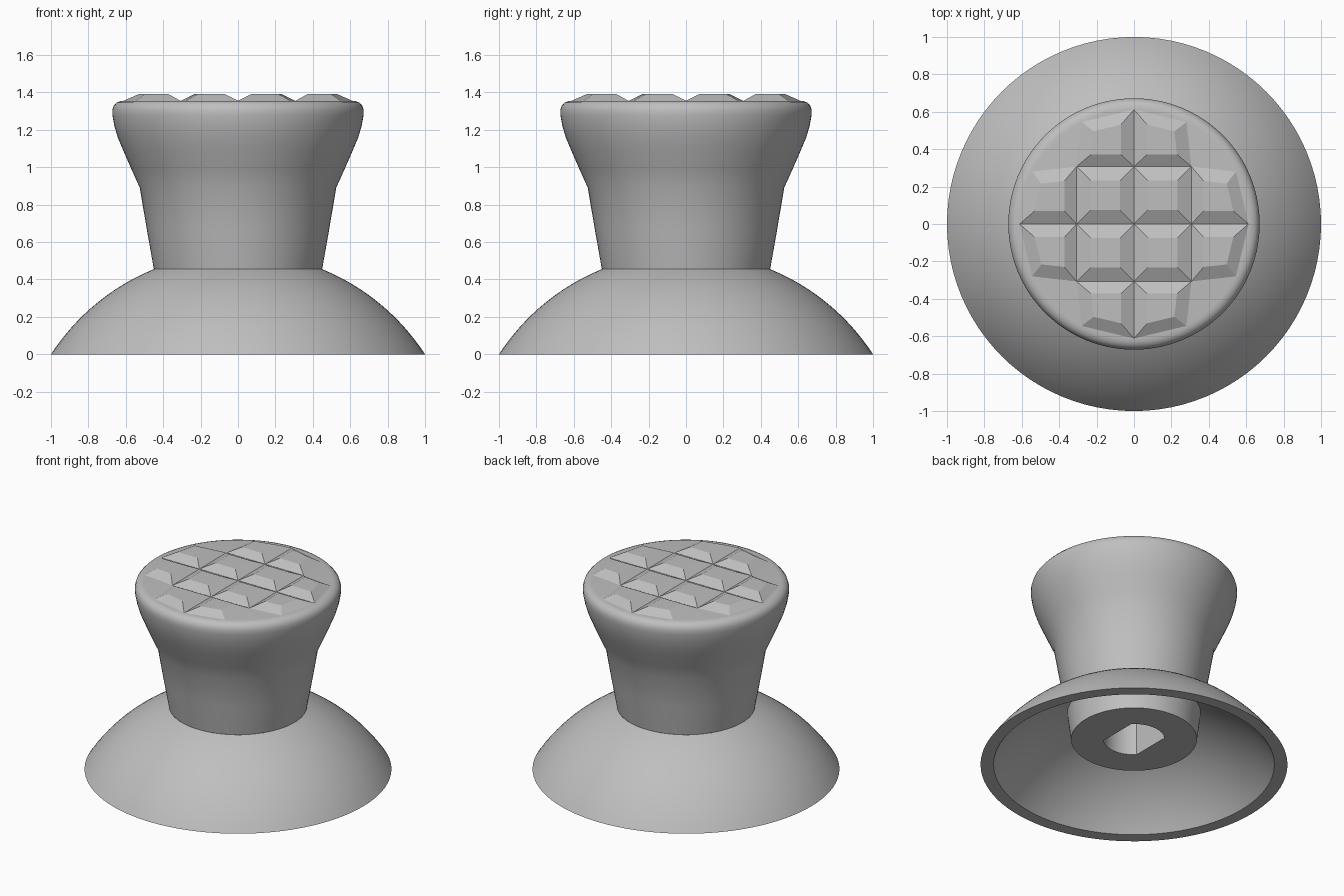
import bpy
import bmesh
import math
from mathutils import Matrix, Vector

if "Cube" in bpy.data.objects:
    bpy.data.objects.remove(bpy.data.objects["Cube"], do_unlink=True)

STEPS = 96
TOP = 1.355

grey = bpy.data.materials.new("grey_rubber")
grey.use_nodes = True
colour = (0.52, 0.52, 0.52, 1)
grey.diffuse_color = colour
grey.node_tree.nodes["Principled BSDF"].inputs["Base Color"].default_value = colour


def finish(bm, name, smooth=True):
    bmesh.ops.remove_doubles(bm, verts=bm.verts, dist=1e-5)
    mesh = bpy.data.meshes.new(name)
    bm.to_mesh(mesh)
    bm.free()
    mesh.materials.append(grey)
    obj = bpy.data.objects.new(name, mesh)
    bpy.context.collection.objects.link(obj)
    if smooth:
        bpy.ops.object.select_all(action="DESELECT")
        obj.select_set(True)
        bpy.context.view_layer.objects.active = obj
        bpy.ops.object.shade_smooth_by_angle(angle=math.radians(30))
    return obj


def lathe(name, profile, flat_rings=0, flat=0):
    """Spin (radius, z) points; the first flat_rings rings get two flats at x = +-flat."""
    bm = bmesh.new()
    rings = []
    for n, (r, z) in enumerate(profile):
        ring = []
        for i in range(STEPS):
            a = math.tau * i / STEPS
            x = r * math.cos(a)
            if n < flat_rings:
                x = max(-flat, min(flat, x))
            ring.append(bm.verts.new((x, r * math.sin(a), z)))
        rings.append(ring)
    for low, high in zip(rings, rings[1:]):
        for i in range(STEPS):
            j = (i + 1) % STEPS
            bm.faces.new((low[i], low[j], high[j], high[i]))
    return finish(bm, name)


def dome_arc(radius, r_start, r_end, steps=16):
    """Points on a sphere centred below the base."""
    depth = 0.649
    a = math.asin(r_start / radius)
    b = math.asin(r_end / radius)
    angles = [a + (b - a) * i / steps for i in range(steps + 1)]
    return [(radius * math.sin(t), radius * math.cos(t) - depth) for t in angles]


# Hollow skirt: inside surface, rim, outside surface
lathe("dome_skirt", dome_arc(1.122, 0.435, 0.915) + dome_arc(1.192, 1.0, 0.45))

# Flared stem with rounded lip and flat top
lathe("stem", [(0.45, 0.455), (0.488, 0.67), (0.525, 0.89), (0.57, 0.99),
               (0.614, 1.09), (0.643, 1.16), (0.661, 1.22), (0.671, 1.275),
               (0.672, 1.305), (0.665, 1.328), (0.65, 1.345), (0.63, 1.353),
               (0.612, TOP), (0, TOP)])

# Socket boss under the dome with a double-flat shaft hole
lathe("socket_boss", [(0, 0.9), (0.2, 0.9), (0.2, 0.19), (0.41, 0.19), (0.435, 0.386)],
      flat_rings=3, flat=0.2 * math.cos(math.pi / 4))

# Raised grip pads: flat-topped pyramids, three per quarter
bm = bmesh.new()
g, rim = 0.307, 0.612
inner = [(0, 0), (g, 0), (g, g), (0, g)]
outer = [(0, g), (g, g), (0.28, 0.545), (0, rim)]
side = [(y, x) for x, y in reversed(outer)]
for turn in range(4):
    rot = Matrix.Rotation(turn * math.pi / 2, 3, "Z")
    for pad in (inner, outer, side):
        base = [rot @ Vector((x, y, TOP)) for x, y in pad]
        centre = sum(base, Vector()) / 4
        lift = Vector((0, 0, 0.036))
        low = [bm.verts.new(p) for p in base]
        high = [bm.verts.new(centre.lerp(p, 0.52) + lift) for p in base]
        bm.faces.new(high)
        for i in range(4):
            j = (i + 1) % 4
            bm.faces.new((low[i], low[j], high[j], high[i]))
finish(bm, "grip_pads", smooth=False)
